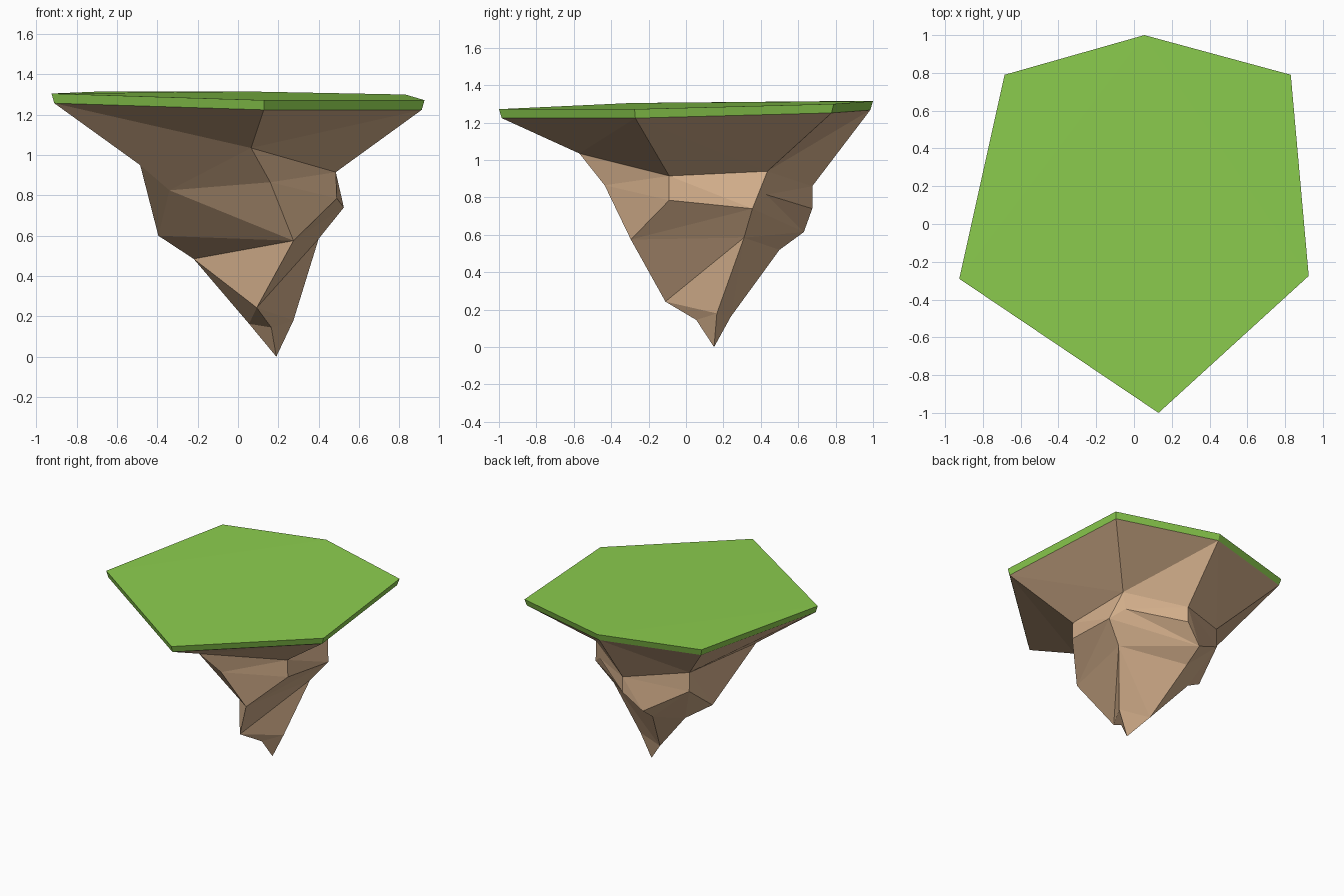
import bpy, bmesh
from mathutils import Vector

if "Cube" in bpy.data.objects:
    bpy.data.objects.remove(bpy.data.objects["Cube"])


def material(name, rgb):
    mat = bpy.data.materials.new(name)
    mat.diffuse_color = (*rgb, 1)
    mat.use_nodes = True
    mat.node_tree.nodes["Principled BSDF"].inputs["Base Color"].default_value = mat.diffuse_color
    return mat


def build(name, points, faces, mat):
    """Flat-faced mesh from named points and faces listed by point names."""
    bm = bmesh.new()
    verts = {k: bm.verts.new(p) for k, p in points.items()}
    for f in faces:
        bm.faces.new([verts[k] for k in f.split()])
    bmesh.ops.recalc_face_normals(bm, faces=bm.faces)
    bm.normal_update()
    # the shells are open, so make sure they face outwards
    if bm.calc_volume(signed=True) < 0:
        bmesh.ops.reverse_faces(bm, faces=bm.faces)
    bmesh.ops.triangulate(bm, faces=bm.faces)
    mesh = bpy.data.meshes.new(name)
    bm.to_mesh(mesh)
    bm.free()
    mesh.materials.append(mat)
    obj = bpy.data.objects.new(name, mesh)
    bpy.context.collection.objects.link(obj)
    return obj


grass = material("grass green", (0.262, 0.610, 0.076))
rock = material("rock brown", (0.672, 0.440, 0.266))

# six-sided rim, counter-clockwise from the front corner
sides = "abcdef"
rim = dict(zip(sides, [
    (0.13, -1.0, 1.272), (0.925, -0.275, 1.272), (0.83, 0.79, 1.30),
    (0.055, 1.0, 1.315), (-0.685, 0.79, 1.315), (-0.925, -0.29, 1.305)]))
top = {k + "t": Vector(p) for k, p in rim.items()}
low = {k + "0": Vector((p[0] * 0.985, p[1] * 0.985, p[2] - 0.048)) for k, p in rim.items()}
pairs = list(zip(sides, sides[1:] + sides[0]))

# grass slab: top plus a thin tapered edge
build("grass_top", {**top, **low},
      [" ".join(top), " ".join(reversed(list(low)))]
      + [f"{i}0 {j}0 {j}t {i}t" for i, j in pairs], grass)

# rock corners: one ridge line per rim corner, running down to the tip
ridges = {
    "a": [(0.065, -0.57, 1.035), (0.16, -0.435, 0.865), (0.275, -0.295, 0.575),
          (0.093, -0.11, 0.243), (0.165, 0.055, 0.145)],
    "b": [(0.485, -0.09, 0.915), (0.49, -0.09, 0.785)],
    "c": [(0.465, 0.435, 0.94), (0.44, 0.43, 0.815), (0.525, 0.355, 0.74),
          (0.40, 0.31, 0.585), (0.275, 0.165, 0.18)],
    "d": [(0.07, 0.675, 0.86), (0.07, 0.675, 0.74), (-0.07, 0.63, 0.615), (-0.065, 0.5, 0.52)],
    "e": [(-0.36, 0.47, 0.93), (-0.36, 0.475, 0.785)],
    "f": [(-0.485, -0.165, 0.95), (-0.34, -0.1, 0.825), (-0.395, 0.24, 0.60),
          (-0.22, 0.325, 0.485), (0.055, 0.24, 0.163)],
}
pts = dict(low)
for k, line in ridges.items():
    pts.update({f"{k}{n}": p for n, p in enumerate(line, 1)})
pts["tip"] = (0.19, 0.15, 0.0)

# sloping overhang, then the chipped facets of the lower rock
faces = [f"{i}0 {i}1 {j}1 {j}0" for i, j in pairs]
faces += [
    "a1 a2 a3 b2 b1", "b1 b2 c3 c2 c1", "b2 a3 c3", "a3 a4 c4 c3", "a4 a5 tip c5 c4",
    "c1 c2 d2 d1", "c2 c3 d3 d2", "c3 c4 d4 d3", "c4 c5 f5 d4", "c5 tip f5",
    "d1 d2 d3 e2 e1", "e1 e2 f3 f1", "e2 d3 d4 f4 f3", "d4 f5 f4",
    "f1 f2 a2 a1", "f1 f3 f2", "f2 f3 a3 a2", "f3 f4 a4 a3", "f4 f5 a5 a4", "f5 tip a5",
]
build("hanging_rock", pts, faces, rock)
